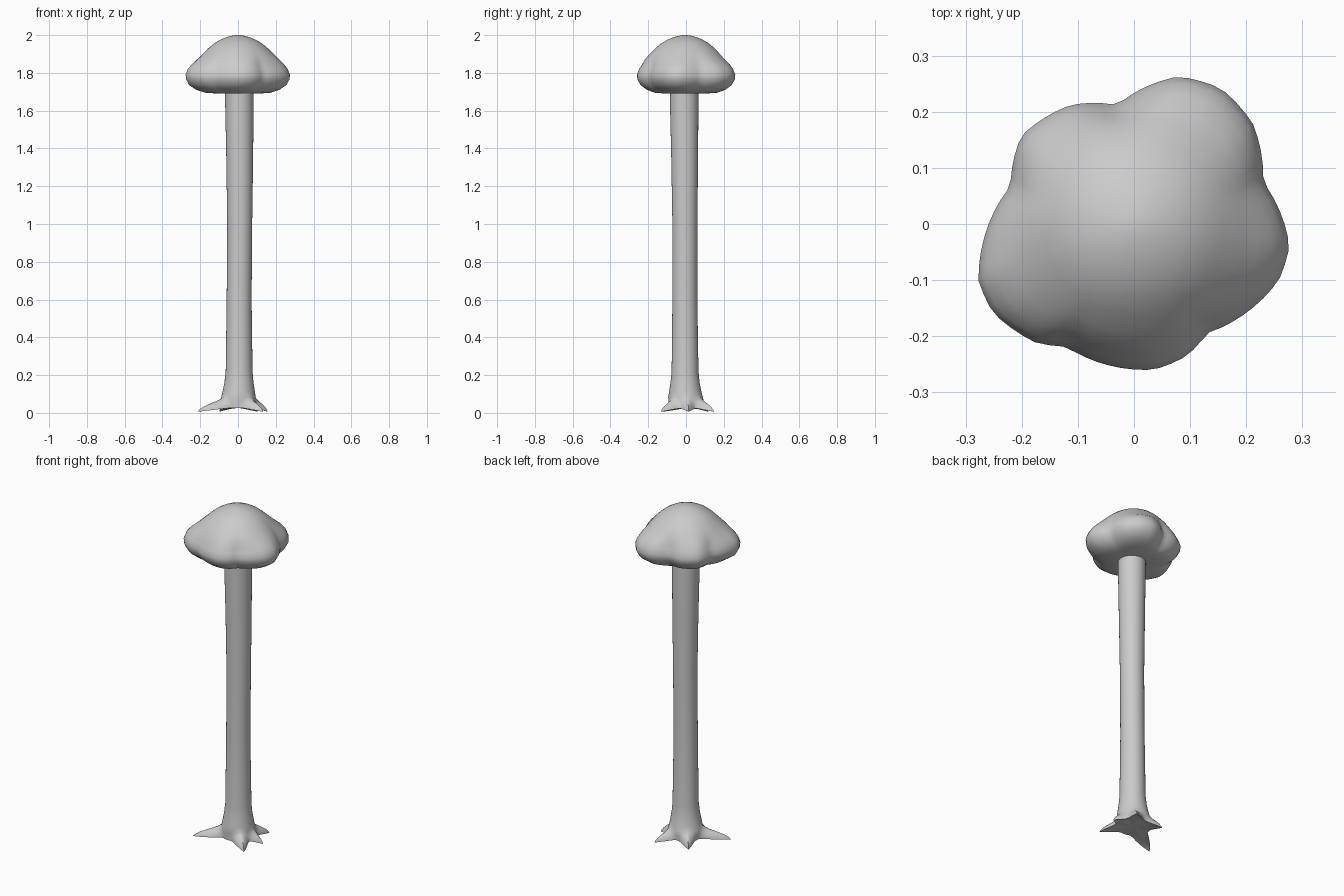
import bpy, bmesh, math

if "Cube" in bpy.data.objects:
    bpy.data.objects.remove(bpy.data.objects["Cube"])


def skin(name, rings, angle):
    """Join closed rings of points into one capped, smooth surface."""
    bm = bmesh.new()
    loops = [[bm.verts.new(p) for p in ring] for ring in rings]
    n = len(loops[0])
    for a, b in zip(loops, loops[1:]):
        for i in range(n):
            j = (i + 1) % n
            bm.faces.new((a[i], a[j], b[j], b[i]))
    bm.faces.new(loops[0])
    bm.faces.new(loops[-1])
    bmesh.ops.recalc_face_normals(bm, faces=bm.faces)
    mesh = bpy.data.meshes.new(name)
    bm.to_mesh(mesh)
    bm.free()
    ob = bpy.data.objects.new(name, mesh)
    bpy.context.collection.objects.link(ob)
    bpy.context.view_layer.objects.active = ob
    ob.select_set(True)
    bpy.ops.object.shade_smooth_by_angle(angle=math.radians(angle))
    ob.select_set(False)
    return ob


def polar(r, deg, z, cx=0.0, cy=0.0):
    a = math.radians(deg)
    return (cx + r * math.cos(a), cy + r * math.sin(a), z)


ANGLES = range(0, 360, 5)

# Canopy: dome profile whose lower rim swells into rounded lobes
outline = [(-8, .28), (18, .242), (40, .277), (57, .287), (73, .275), (98, .214),
           (118, .24), (142, .255), (163, .23), (184, .266), (200, .295),
           (212, .297), (230, .275), (241, .25), (263, .257), (278, .262),
           (292, .253), (304, .234), (324, .258), (339, .277), (352, .28)]


def rim(deg):
    d = deg if deg < 352 else deg - 360
    for (a, r), (b, s) in zip(outline, outline[1:]):
        if a <= d <= b:
            return r + (s - r) * (d - a) / (b - a)


# z, mean radius, strength of the lobes
dome = [(1.69, .03, 0), (1.69, .10, .2), (1.695, .165, .5), (1.71, .205, .8),
        (1.735, .238, 1), (1.765, .255, 1), (1.79, .258, 1), (1.82, .246, 1),
        (1.845, .231, .8), (1.87, .213, .45), (1.90, .187, .15),
        (1.93, .158, .05), (1.955, .128, 0), (1.975, .095, 0),
        (1.99, .058, 0), (1.998, .025, 0), (2.0, .008, 0)]
skin("canopy", [[polar(r + (rim(a) - .258) * w, a, z, 0, -.005 * (z > 1.86))
                 for a in ANGLES] for z, r, w in dome], 60)

# Trunk and roots: column flaring into five pointed roots
roots = [(210, .247), (55, .182), (315, .188), (5, .158), (130, .155)]


def star(deg):
    r, tip = .092, 0.0
    for a, length in roots:
        d = abs((deg - a + 180) % 360 - 180)
        k = max(0, 1 - d / 38) ** 2.2
        r += (length - .092) * k
        tip = max(tip, k)
    return r, tip


# z, radius, centre x, centre y
column = [(1.74, .076, .007, -.01), (1.69, .076, .007, -.01),
          (1.35, .071, .009, -.007), (1.0, .066, .009, -.006),
          (.6, .066, .006, -.006), (.22, .071, .006, -.005),
          (.16, .077, .005, -.005), (.11, .086, .004, -.004),
          (.08, .092, .002, -.002)]
rings = [[polar(r, a, z, cx, cy) for a in ANGLES] for z, r, cx, cy in column]
for t, z in [(.2, .066), (.45, .054), (.75, .043), (.93, .034), (1, .026)]:
    ring = []
    for a in ANGLES:
        r, tip = star(a)
        ring.append(polar(.093 + (r - .093) * t, a, z - .02 * tip * t ** 3))
    rings.append(ring)
for t in (.9, .5, .1):
    rings.append([polar(star(a)[0] * t, a, .026 - .012 * star(a)[1] * t)
                  for a in ANGLES])
skin("trunk_with_roots", rings, 50)
